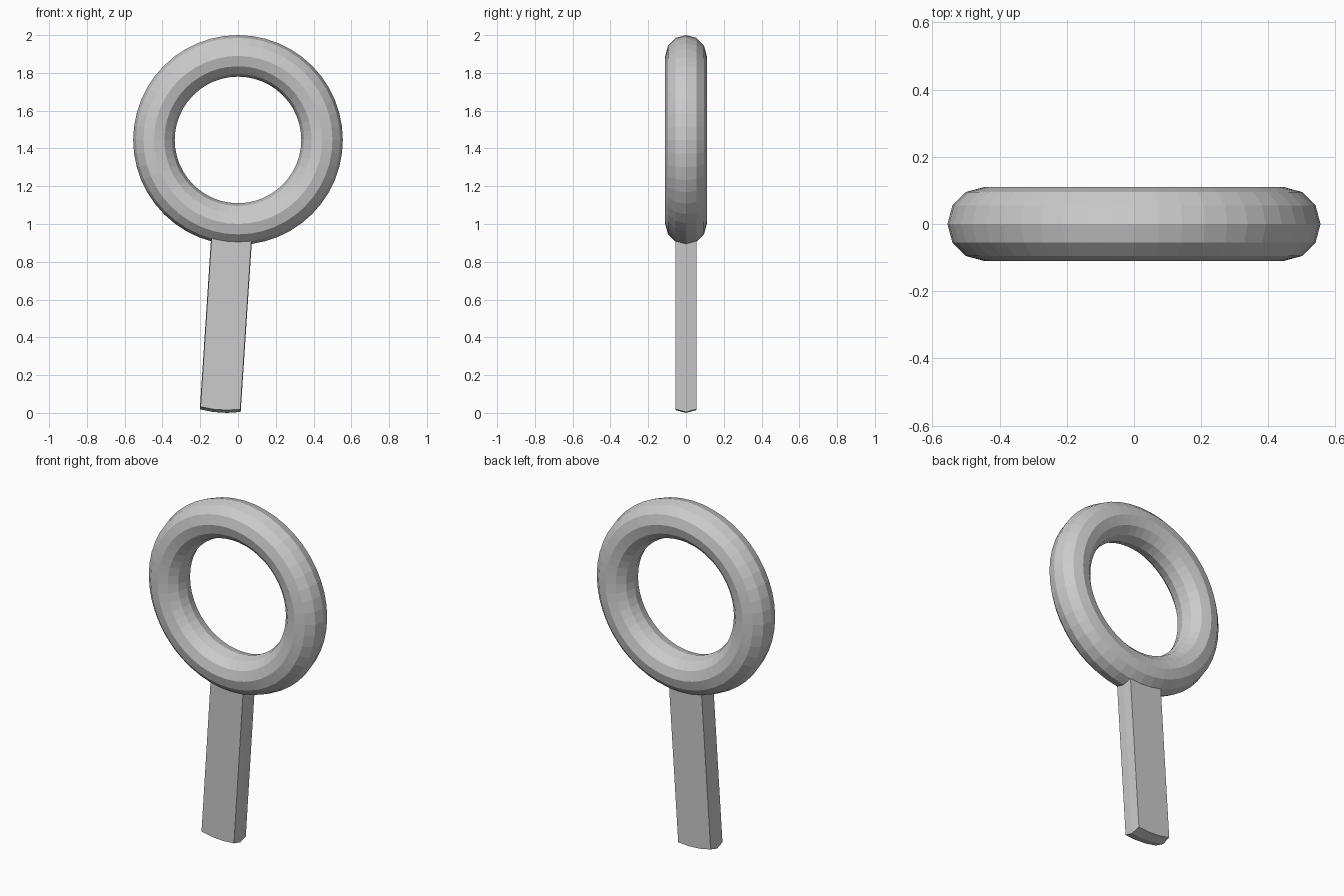
import bpy, bmesh
from math import pi, radians, sin, cos, atan2
from mathutils import Matrix, Vector

if "Cube" in bpy.data.objects:
    bpy.data.objects.remove(bpy.data.objects["Cube"])

MAJOR, MINOR = 0.445, 0.11
CENTRE_Z = 2 - MAJOR - MINOR
TILT = radians(3.75)                      # half of one 48th segment
HANDLE_LENGTH = (CENTRE_Z - MAJOR - MINOR) / cos(TILT)

# Upright ring
bpy.ops.mesh.primitive_torus_add(major_segments=48, minor_segments=12,
                                 major_radius=MAJOR, minor_radius=MINOR)
obj = bpy.context.object
obj.name = "ring_with_handle"
obj.data.transform(Matrix.Translation((0, 0, CENTRE_Z)) @ Matrix.Rotation(pi / 2, 4, 'X'))

# Handle: pull a 3 x 2 patch of the outer rim straight down along its mean normal
bm = bmesh.new()
bm.from_mesh(obj.data)
patch = []
for f in bm.faces:
    c = f.calc_center_median()
    r = Vector((c.x, c.z - CENTRE_Z))
    angle = atan2(-r.x, -r.y)             # measured from the bottom towards -x
    if r.length > MAJOR + MINOR * 0.9 and abs(c.y) < MINOR * 0.5 \
            and abs(angle - TILT) < radians(9):
        patch.append(f)
res = bmesh.ops.extrude_face_region(bm, geom=patch)
verts = [v for v in res["geom"] if isinstance(v, bmesh.types.BMVert)]
bmesh.ops.translate(bm, verts=verts,
                    vec=Vector((-sin(TILT), 0, -cos(TILT))) * HANDLE_LENGTH)
left = [f for f in patch if f.is_valid]
if left:
    bmesh.ops.delete(bm, geom=left, context='FACES_ONLY')
bmesh.ops.recalc_face_normals(bm, faces=bm.faces)
bm.to_mesh(obj.data)
bm.free()
obj.data.update()
